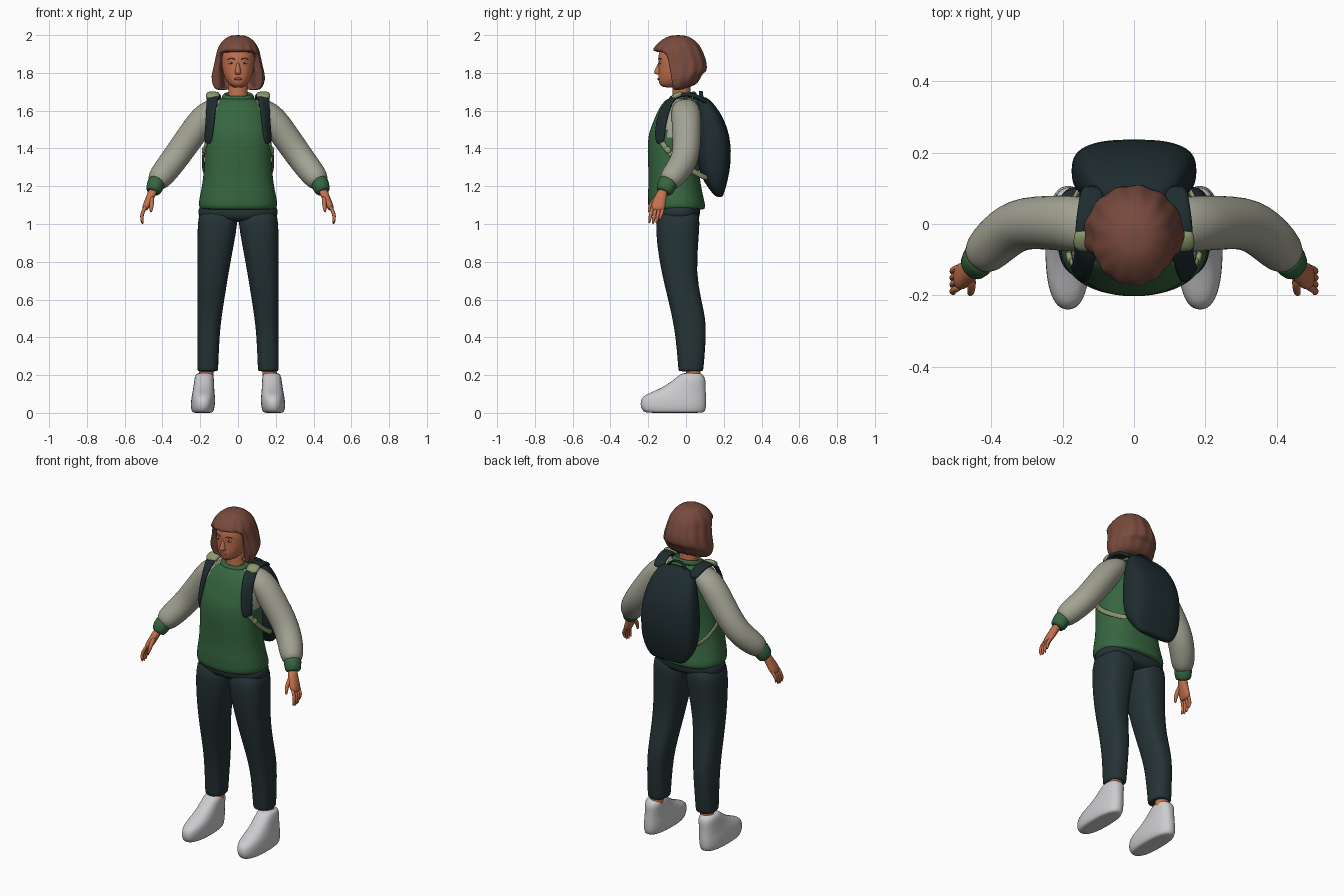
import bpy, bmesh, math
from mathutils import Vector


def material(name, r, g, b):
    lin = [((c / 255 + 0.055) / 1.055) ** 2.4 for c in (r, g, b)]
    m = bpy.data.materials.new(name)
    m.diffuse_color = (*lin, 1)
    return m


GREEN = material("green_knit", 54, 102, 64)
GREY = material("sleeve_grey", 162, 162, 147)
PANTS = material("trouser_dark", 37, 51, 53)
PACK = material("pack_dark", 30, 44, 47)
SKIN = material("skin", 194, 114, 78)
HAIR = material("hair_brown", 120, 74, 61)
WHITE = material("white", 204, 204, 207)
OLIVE = material("olive_web", 138, 152, 108)
DARK = material("eye_dark", 50, 34, 28)
LIP = material("lip", 165, 84, 66)


def sgnpow(v, p):
    return math.copysign(abs(v) ** p, v)


def ring(z, yf, yb, w, cx=0, n=24, e=2.3, tilt=0):
    """Horizontal superellipse ring from front yf to back yb, half width w."""
    cy, ry = (yf + yb) / 2, (yb - yf) / 2
    pts = []
    for i in range(n):
        a = 2 * math.pi * i / n
        x, y = w * sgnpow(math.cos(a), 2 / e), ry * sgnpow(math.sin(a), 2 / e)
        pts.append(Vector((cx + x, cy + y, z + tilt * y)))
    return pts


def loft(name, rings, mat, subsurf=1, rule=None, extra=None):
    """Skin a list of equal rings, cap both ends, smooth."""
    bm = bmesh.new()
    rows = [[bm.verts.new(p) for p in r] for r in rings]
    n = len(rows[0])
    for a, b in zip(rows, rows[1:]):
        for i in range(n):
            bm.faces.new((a[i], a[(i + 1) % n], b[(i + 1) % n], b[i]))
    bm.faces.new(rows[0])
    bm.faces.new(rows[-1])
    bmesh.ops.recalc_face_normals(bm, faces=bm.faces)
    for f in bm.faces:
        f.smooth = True
        if rule:
            f.material_index = rule(f.calc_center_median())
    me = bpy.data.meshes.new(name)
    bm.to_mesh(me)
    bm.free()
    me.materials.append(mat)
    if extra:
        me.materials.append(extra)
    ob = bpy.data.objects.new(name, me)
    bpy.context.collection.objects.link(ob)
    if subsurf:
        m = ob.modifiers.new("smooth", "SUBSURF")
        m.levels = m.render_levels = subsurf
    return ob


def sweep(name, pts, sizes, mat, sides=None, n=12, e=2.0):
    """Sweep an elliptical section; sizes are (half width, half thickness)."""
    pts = [Vector(p) for p in pts]
    rings = []
    for i, p in enumerate(pts):
        t = (pts[min(i + 1, len(pts) - 1)] - pts[max(i - 1, 0)]).normalized()
        s = Vector(sides[i] if sides else (0, 1, 0))
        s = (s - t * s.dot(t)).normalized()
        u = t.cross(s)
        a, b = sizes[i] if isinstance(sizes, list) else sizes
        rings.append([p + s * a * sgnpow(math.cos(k), 2 / e) + u * b * sgnpow(math.sin(k), 2 / e)
                      for k in (2 * math.pi * j / n for j in range(n))])
    return loft(name, rings, mat)


def ball(name, loc, scale, mat):
    bpy.ops.mesh.primitive_uv_sphere_add(segments=16, ring_count=8, location=loc)
    ob = bpy.context.object
    ob.name, ob.scale = name, scale
    ob.data.materials.append(mat)
    bpy.ops.object.shade_smooth()


# Head, neck and face
loft("head", [ring(*r, e=2.2) for r in [
    (1.722, -.115, -.02, .025), (1.732, -.14, .0, .042), (1.76, -.147, .03, .066),
    (1.80, -.147, .06, .081), (1.84, -.145, .07, .087), (1.88, -.15, .075, .089),
    (1.93, -.14, .07, .085), (1.96, -.10, .03, .05)]], SKIN)
loft("neck", [ring(*r, e=2) for r in [
    (1.62, -.08, .04, .065), (1.66, -.073, .03, .055), (1.70, -.072, .022, .05),
    (1.78, -.075, .03, .052)]], SKIN)
loft("nose", [ring(*r, n=12, e=2) for r in [
    (1.862, -.145, -.12, .008), (1.84, -.153, -.12, .010), (1.81, -.170, -.12, .016),
    (1.798, -.171, -.12, .019), (1.79, -.155, -.12, .014)]], SKIN)
ball("lips", (0, -.143, 1.768), (.023, .009, .007), LIP)
for s, side in ((1, "left"), (-1, "right")):
    ball(side + "_eye", (s * .035, -.135, 1.853), (.015, .006, .006), WHITE)
    ball(side + "_iris", (s * .035, -.139, 1.853), (.006, .0035, .006), DARK)
    sweep(side + "_brow", [(s * .014, -.146, 1.872), (s * .035, -.143, 1.878),
                           (s * .057, -.130, 1.872)], (.004, .003), HAIR)

# Bobbed hair: full crown and fringe, then open around the face
hair = []
for z, yf, yb, w, is_open in [
        (2.0, -.07, -.01, .03, 0), (1.99, -.105, .02, .06, 0), (1.963, -.145, .06, .09, 0),
        (1.93, -.172, .08, .108, 0), (1.908, -.183, .09, .114, 0), (1.902, -.18, .092, .115, 1),
        (1.85, -.16, .112, .126, 1), (1.80, -.16, .107, .138, 1), (1.76, -.155, .09, .143, 1),
        (1.72, -.14, .07, .128, 1), (1.702, -.13, .05, .108, 1)]:
    r = ring(z, yf, yb, w, n=64, e=2.1)
    for i, p in enumerate(r):
        f = 1 + .022 * math.cos(13 * 2 * math.pi * i / 64) * min(1, (2.0 - z) / .06)
        p.x *= f
        p.y = -.035 + (p.y + .035) * f
        if is_open:
            cut = -.10 + (1.9 - z) * .18
            if p.y < cut:
                p.y = .015 if abs(p.x) < .082 else cut
            if z < 1.77:
                p.z += max(0, p.y + .04) * .35
    hair.append(r)
loft("hair", hair, HAIR)

# Sweatshirt body with raglan shoulders, collar and hem
loft("sweatshirt_body", [ring(*r, n=48) for r in [
    (1.075, -.17, .08, .18), (1.077, -.193, .10, .2), (1.10, -.202, .103, .21),
    (1.14, -.2, .092, .203), (1.155, -.203, .09, .2), (1.22, -.197, .075, .187),
    (1.30, -.2, .07, .18), (1.36, -.203, .072, .178), (1.41, -.203, .075, .178),
    (1.46, -.20, .082, .178), (1.50, -.19, .085, .176), (1.54, -.174, .085, .171),
    (1.58, -.158, .083, .163), (1.62, -.138, .08, .147), (1.65, -.115, .073, .118),
    (1.67, -.092, .06, .09)]], GREEN,
    rule=lambda c: int(c.z > 1.45 and abs(c.x) > .085 + (1.68 - c.z) * .42), extra=GREY)
loft("collar", [ring(*r, tilt=.2) for r in [
    (1.655, -.10, .062, .092), (1.675, -.094, .058, .086), (1.69, -.085, .048, .076),
    (1.69, -.075, .038, .066), (1.675, -.07, .035, .06)]], GREEN)

# Trousers
loft("trouser_hips", [ring(*r, e=2.6) for r in [
    (1.12, -.15, .07, .19), (1.08, -.16, .077, .213), (1.04, -.158, .074, .213),
    (1.01, -.14, .06, .18)]], PANTS)
LEG = [(.22, .112, .208, -.035, .085), (.222, .105, .216, -.04, .092), (.26, .104, .216, -.043, .095),
       (.4, .098, .215, -.055, .107), (.5, .088, .215, -.072, .105), (.6, .072, .215, -.095, .08),
       (.75, .048, .215, -.132, .054), (.9, .02, .215, -.156, .066), (1.0, .002, .215, -.16, .072),
       (1.09, .002, .205, -.155, .075)]
SHOE = [(0, -.20, .085, .045), (.003, -.225, .1, .057), (.03, -.243, .108, .064),
        (.07, -.242, .109, .064), (.095, -.222, .107, .061), (.12, -.155, .105, .057),
        (.15, -.10, .104, .054), (.18, -.06, .104, .052), (.205, -.03, .09, .047), (.212, -.01, .07, .03)]

for s, side in ((1, "left"), (-1, "right")):
    loft(side + "_trouser_leg", [ring(z, yf, yb, (b - a) / 2, s * (a + b) / 2, e=2.5)
                                 for z, a, b, yf, yb in LEG], PANTS)
    loft(side + "_ankle", [ring(z, .0, .078, .04, s * .168, e=2) for z in (.15, .2, .26)], SKIN)
    loft(side + "_shoe", [ring(z, yf, yb, w, s * (.188 - .05 * z), e=2.4) for z, yf, yb, w in SHOE], WHITE)

    # Sleeve and ribbed cuff
    sweep(side + "_sleeve", [(s * x, y, z) for x, y, z in [
        (.085, -.01, 1.645), (.13, -.003, 1.61), (.18, .002, 1.565), (.25, .004, 1.465),
        (.30, .003, 1.395), (.342, -.01, 1.335), (.385, -.045, 1.28), (.42, -.083, 1.235),
        (.438, -.10, 1.21)]],
        [(.05, .03), (.078, .06), (.08, .076), (.076, .075), (.074, .074), (.073, .072),
         (.07, .07), (.063, .064), (.045, .045)], GREY, n=20)
    sweep(side + "_cuff", [(s * x, y, z) for x, y, z in [
        (.425, -.088, 1.23), (.431, -.094, 1.222), (.45, -.117, 1.172), (.452, -.119, 1.168)]],
        [(.046, .043), (.053, .05), (.048, .043), (.035, .03)], GREEN, n=16)

    # Hand with four fingers and a thumb
    loft(side + "_palm", [ring(z, yf, yb, w, s * cx, n=16) for z, yf, yb, w, cx in [
        (1.19, -.145, -.09, .027, .446), (1.15, -.163, -.102, .024, .46),
        (1.115, -.182, -.106, .023, .477), (1.085, -.187, -.11, .019, .49),
        (1.07, -.18, -.12, .012, .494)]], SKIN)
    for i, drop in enumerate((.005, 0, .004, .02)):
        y = -.177 + i * .019
        sweep(f"{side}_finger_{i + 1}", [(s * .485, y, 1.10), (s * .508, y - .008, 1.055),
              (s * .511, y - .014, 1.025 + drop), (s * .504, y - .018, .997 + drop)],
              [(.0105, .0105), (.0105, .0105), (.0095, .0095), (.006, .006)], SKIN, n=8)
    sweep(side + "_thumb", [(s * .455, -.145, 1.15), (s * .456, -.178, 1.115),
          (s * .458, -.193, 1.085), (s * .462, -.198, 1.06)],
          [(.014, .014), (.014, .013), (.011, .011), (.006, .006)], SKIN, n=8)

    # Backpack strap, olive shoulder band and lower webbing
    d = (s * .6, .8, 0)
    sweep(side + "_shoulder_strap", [(s * x, y, z) for x, y, z in [
        (.115, .11, 1.64), (.122, .06, 1.677), (.13, .01, 1.688), (.133, -.045, 1.683),
        (.137, -.09, 1.65), (.145, -.122, 1.58), (.152, -.138, 1.50), (.158, -.138, 1.44),
        (.16, -.135, 1.425)]],
        [(.034, .012)] * 7 + [(.03, .011), (.015, .008)], PACK,
        sides=[(s, 0, 0)] * 4 + [(s * .8, .5, 0)] + [d] * 4, e=3)
    sweep(side + "_shoulder_band", [(s * .132, -.015, 1.69), (s * .133, -.045, 1.685),
          (s * .136, -.078, 1.662)], (.037, .016), OLIVE, sides=[(s, 0, 0)] * 3, e=3)
    sweep(side + "_webbing", [(s * x, y, z) for x, y, z in [
        (.16, -.138, 1.45), (.174, -.115, 1.41), (.184, -.08, 1.37), (.187, -.03, 1.325),
        (.184, .03, 1.285), (.165, .08, 1.255), (.14, .12, 1.24)]], (.014, .006), OLIVE,
        sides=[(0, .5, 1)] * 7, e=3)
    sweep(side + "_buckle", [(s * .176, -.11, 1.41), (s * .186, -.082, 1.375)], (.018, .010), OLIVE,
          sides=[(0, .5, 1)] * 2, e=4)

# Backpack body and carry handle
loft("backpack", [ring(*r, n=28, e=2.8) for r in [
    (1.143, .165, .19, .09), (1.15, .15, .197, .115), (1.19, .118, .21, .148),
    (1.24, .085, .223, .168), (1.30, .065, .235, .176), (1.39, .055, .24, .177),
    (1.47, .055, .23, .17), (1.54, .055, .208, .157), (1.60, .055, .175, .138),
    (1.645, .055, .14, .115), (1.675, .06, .105, .085)]], PACK)
sweep("carry_handle", [(-.06, .085, 1.65), (-.05, .08, 1.685), (-.025, .078, 1.7), (.025, .078, 1.7),
      (.05, .08, 1.685), (.06, .085, 1.65)], (.011, .006), PACK)
